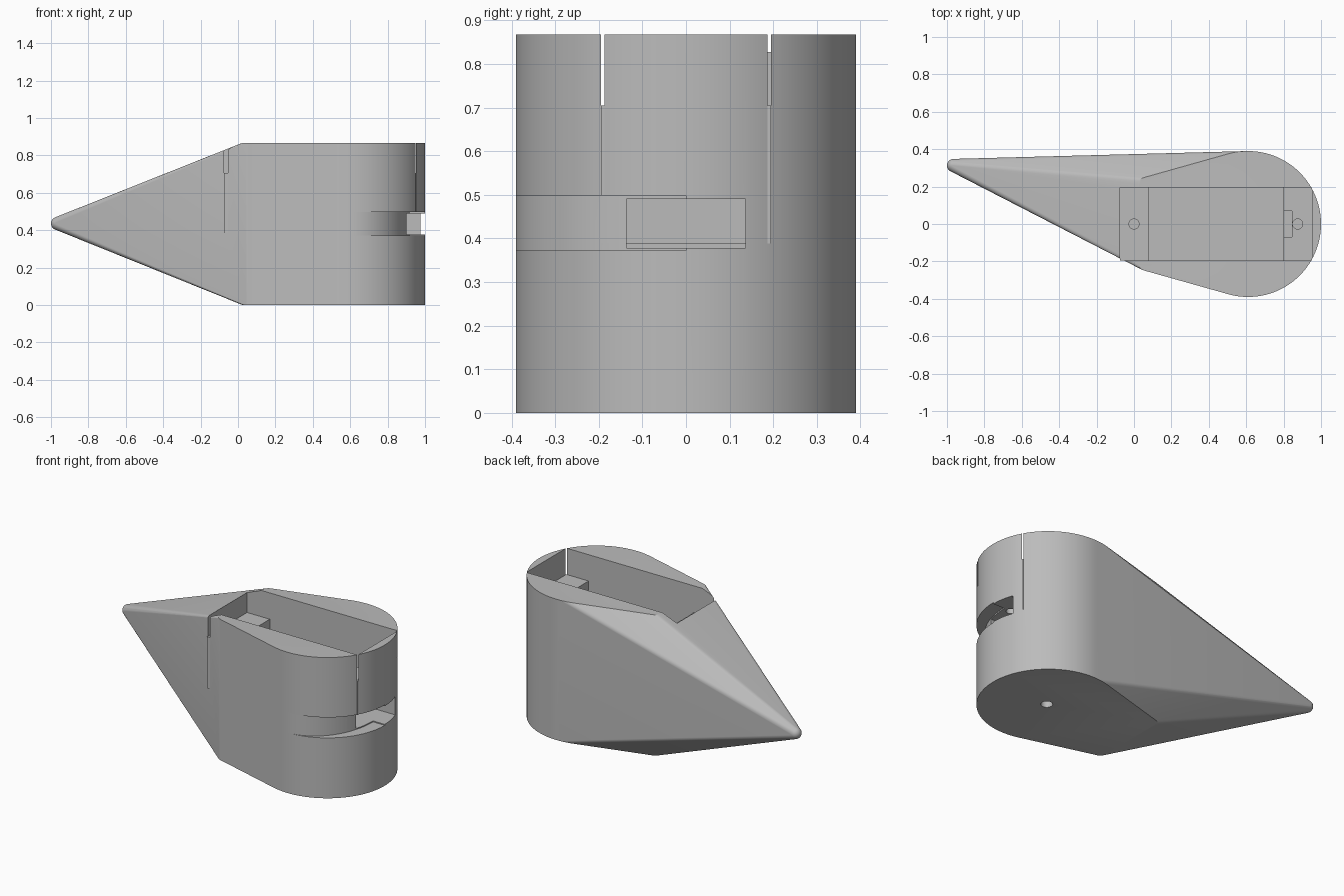
import bpy, bmesh, math
from mathutils import Matrix, Vector

cube = bpy.data.objects.get("Cube")
if cube:
    bpy.data.objects.remove(cube, do_unlink=True)

grey = bpy.data.materials.new("light grey")
grey.use_nodes = True
grey.diffuse_color = (0.5, 0.5, 0.5, 1)
grey.node_tree.nodes["Principled BSDF"].inputs["Base Color"].default_value = (0.5, 0.5, 0.5, 1)

TOP = 0.867
CENTRE_X, RADIUS = 0.61, 0.39


def finish(name, bm):
    bmesh.ops.recalc_face_normals(bm, faces=bm.faces)
    mesh = bpy.data.meshes.new(name)
    bm.to_mesh(mesh)
    bm.free()
    mesh.materials.append(grey)
    ob = bpy.data.objects.new(name, mesh)
    bpy.context.collection.objects.link(ob)
    return ob


def box(name, x, y, z):
    bm = bmesh.new()
    size = [b - a for a, b in (x, y, z)]
    mid = [(a + b) / 2 for a, b in (x, y, z)]
    bmesh.ops.create_cube(bm, size=1, matrix=Matrix.Translation(mid) @ Matrix.Diagonal(size + [1]))
    return finish(name, bm)


def rod(name, x, r, z):
    bm = bmesh.new()
    bmesh.ops.create_cone(bm, cap_ends=True, segments=32, radius1=r, radius2=r, depth=z[1] - z[0],
                          matrix=Matrix.Translation((x, 0, (z[0] + z[1]) / 2)))
    return finish(name, bm)


def prism(name, outline, z):
    bm = bmesh.new()
    face = bm.faces.new([bm.verts.new((x, y, z[0])) for x, y in outline])
    side = bmesh.ops.extrude_face_region(bm, geom=[face])
    verts = [v for v in side["geom"] if isinstance(v, bmesh.types.BMVert)]
    bmesh.ops.translate(bm, verts=verts, vec=(0, 0, z[1] - z[0]))
    return finish(name, bm)


def arc(cx, cy, rx, ry, start, end, n):
    angles = [math.radians(start + (end - start) * i / n) for i in range(n + 1)]
    return [(cx + rx * math.cos(a), cy + ry * math.sin(a)) for a in angles]


def cut(ob, cutters):
    for c in cutters:
        mod = ob.modifiers.new("cut", 'BOOLEAN')
        mod.object, mod.operation, mod.solver = c, 'DIFFERENCE', 'EXACT'
    bpy.context.view_layer.update()
    graph = bpy.context.evaluated_depsgraph_get()
    mesh = bpy.data.meshes.new_from_object(ob.evaluated_get(graph))
    ob.modifiers.clear()
    ob.data = mesh


# Body: hull over a round end, two rounded corners and a ball at the tip
bm = bmesh.new()
rings = arc(CENTRE_X, 0, RADIUS, RADIUS, 0, 357, 119)
for side in (-1, 1):
    rings += arc(0.06, side * 0.213, 0.036, 0.036, 0, 345, 23)
for x, y in rings:
    for z in (0, TOP):
        bm.verts.new((x, y, z))
bmesh.ops.create_uvsphere(bm, u_segments=24, v_segments=16, radius=0.035,
                          matrix=Matrix.Translation((-0.965, 0.313, 0.436)))
hull = bmesh.ops.convex_hull(bm, input=bm.verts[:])
spare = {g for g in hull["geom_interior"] + hull["geom_unused"] if isinstance(g, bmesh.types.BMVert)}
bmesh.ops.delete(bm, geom=list(spare), context='VERTS')
bmesh.ops.dissolve_limit(bm, angle_limit=0.005, verts=bm.verts[:], edges=bm.edges[:])
body = finish("body", bm)

# Pocket open at the top, with a raised ledge at each end
X0, X1, HALF = -0.075, 0.952, 0.195
pocket = box("pocket_cutter", (X0, X1), (-HALF, HALF), (0.39, 1.0))
ledges = [box("tip_ledge", (X0, 0.08), (-HALF, HALF), (0.388, 0.705)),
          box("round_end_ledge", (0.8, X1), (-HALF, HALF), (0.388, 0.705))]

# Tapering side slot: a quadrant that deepens toward the round end
inner = arc(CENTRE_X, 0, 0.31, RADIUS, -90, 0, 24)
slot = prism("slot_cutter", inner + [(1.1, 0), (1.1, -0.5), (CENTRE_X, -0.5)], (0.372, 0.498))
window = box("window_cutter", (0.8, 1.1), (-0.136, 0.136), (0.378, 0.49))

# Holes in the ledges and the underside
screw_holes = [rod("screw_hole_cutter", 0.0, 0.027, (0.45, 0.8)),
               rod("pivot_hole_cutter", 0.875, 0.027, (0.43, 0.8))]
cable_hole = box("cable_hole_cutter", (0.797, 0.845), (-0.07, 0.07), (0.43, 0.8))
mount_hole = rod("mount_hole_cutter", CENTRE_X + 0.01, 0.033, (-0.1, 0.25))

cut(body, [pocket, slot, window, mount_hole])
cut(ledges[0], [screw_holes[0]])
cut(ledges[1], [slot, window, screw_holes[1], cable_hole])

for c in [pocket, slot, window, cable_hole, mount_hole] + screw_holes:
    bpy.data.objects.remove(c, do_unlink=True)

# Smooth the curved walls and keep the edges crisp
bpy.ops.object.select_all(action='DESELECT')
for ob in [body] + ledges:
    ob.select_set(True)
bpy.context.view_layer.objects.active = body
bpy.ops.object.shade_smooth_by_angle(angle=math.radians(25))
